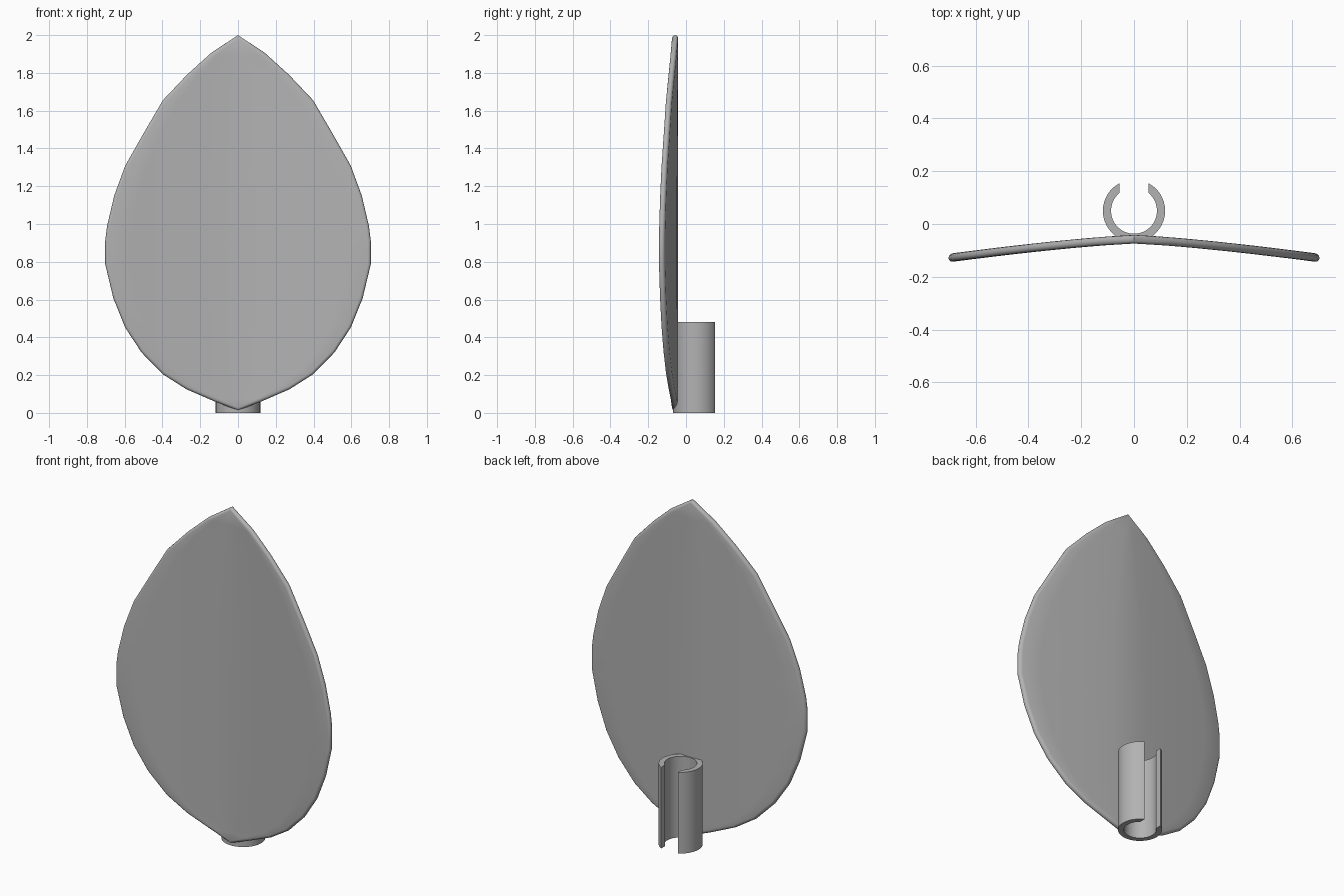
import bpy, bmesh, math
from mathutils import Vector

if "Cube" in bpy.data.objects:
    bpy.data.objects.remove(bpy.data.objects["Cube"])

grey = bpy.data.materials.new("light grey")
grey.diffuse_color = (0.45, 0.45, 0.45, 1)
grey.use_nodes = True
grey.node_tree.nodes["Principled BSDF"].inputs["Base Color"].default_value = grey.diffuse_color


def finish(bm, name, angle):
    bmesh.ops.remove_doubles(bm, verts=bm.verts, dist=1e-5)
    bmesh.ops.recalc_face_normals(bm, faces=bm.faces)
    mesh = bpy.data.meshes.new(name)
    bm.to_mesh(mesh)
    bm.free()
    mesh.materials.append(grey)
    obj = bpy.data.objects.new(name, mesh)
    bpy.context.collection.objects.link(obj)
    bpy.ops.object.select_all(action='DESELECT')
    obj.select_set(True)
    bpy.context.view_layer.objects.active = obj
    bpy.ops.object.shade_smooth_by_angle(angle=math.radians(angle))


# Leaf blade: half outline (half width, height), from the tip to the base
half = [(0, 2.0), (.143, 1.905), (.27, 1.79), (.398, 1.655), (.50, 1.48), (.598, 1.307),
        (.656, 1.148), (.693, .99), (.703, .91), (.703, .787), (.66, .607), (.598, .453),
        (.511, .32), (.397, .204), (.273, .125), (.127, .062), (0, .012)]
outline = [Vector(p) for p in half] + [Vector((-x, z)) for x, z in half[-2:0:-1]]
n, last = len(outline), len(half) - 1


def bend(x):
    return -.058 - .071 * (abs(x) / .703) ** 1.3


def inset(i, d):
    a, p, b = outline[i - 1], outline[i], outline[(i + 1) % n]
    t = (b - a).normalized()
    return p + Vector((t.y, -t.x)) * d if t.x * 0 == 0 else p


bm = bmesh.new()
# Rounded rim, swept from the front face to the back face
rim = []
for k in range(7):
    a = math.pi * k / 6
    ring = []
    for i in range(n):
        q = inset(i, .016 * (1 - math.sin(a)))
        ring.append(bm.verts.new((q.x, bend(q.x) - .016 * math.cos(a), q.y)))
    rim.append(ring)
for r, s in zip(rim, rim[1:]):
    for i in range(n):
        j = (i + 1) % n
        bm.faces.new((r[i], r[j], s[j], s[i]))

# Front and back surfaces, bent across the width
COLS = 12
for ring, side in ((rim[0], -1), (rim[-1], 1)):
    rows = []
    for i in range(1, last):
        right, left = ring[i], ring[n - i]
        row = [left]
        for c in range(1, COLS):
            x = left.co.x + (right.co.x - left.co.x) * c / COLS
            row.append(bm.verts.new((x, bend(x) + .016 * side, right.co.z)))
        rows.append(row + [right])
    for r, s in zip(rows, rows[1:]):
        for c in range(COLS):
            bm.faces.new((r[c], r[c + 1], s[c + 1], s[c]))
    for row, tip in ((rows[0], ring[0]), (rows[-1], ring[last])):
        for c in range(COLS):
            bm.faces.new((row[c], row[c + 1], tip))
finish(bm, "leaf_blade", 50)

# Stem clip: open tube with straight-cut lips facing the back
R_OUT, R_IN, GAP, CY, TOP = .118, .087, .055, .05, .48
SEG = 40


def arc(radius):
    start = math.acos(GAP / radius)
    sweep = math.pi + 2 * start
    return [(radius * math.cos(start - sweep * k / SEG),
             CY + radius * math.sin(start - sweep * k / SEG)) for k in range(SEG + 1)]


bm = bmesh.new()
outer, inner = arc(R_OUT), arc(R_IN)
strips = [[bm.verts.new((x, y, z)) for x, y in ps]
          for ps, z in ((outer, 0), (outer, TOP), (inner, TOP), (inner, 0))]
for r, s in zip(strips, strips[1:] + strips[:1]):
    for k in range(SEG):
        bm.faces.new((r[k], r[k + 1], s[k + 1], s[k]))
for k in (0, SEG):
    bm.faces.new([s[k] for s in strips])
finish(bm, "stem_clip", 35)
